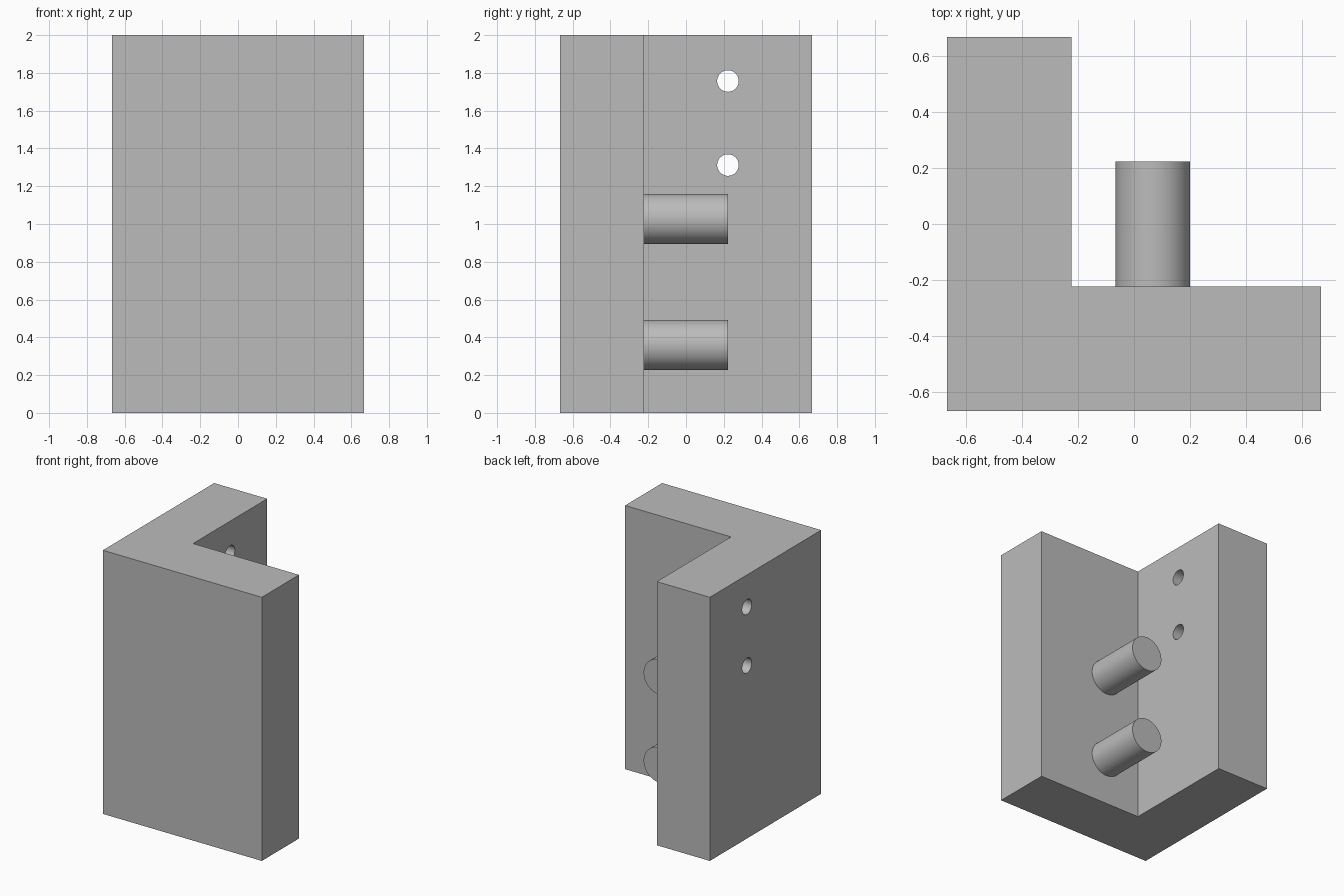
import bpy, bmesh, math

if "Cube" in bpy.data.objects:
    bpy.data.objects.remove(bpy.data.objects["Cube"])

H = 0.667      # half footprint
IN = -0.222    # inner corner of the L

grey = bpy.data.materials.new("plain grey")
grey.diffuse_color = (0.5, 0.5, 0.5, 1)
grey.use_nodes = True
grey.node_tree.nodes["Principled BSDF"].inputs["Base Color"].default_value = grey.diffuse_color


def cylinder(name, radius, depth, location, rotation):
    bpy.ops.mesh.primitive_cylinder_add(vertices=64, radius=radius, depth=depth,
                                        location=location, rotation=rotation)
    ob = bpy.context.object
    ob.name = name
    ob.data.materials.append(grey)
    bpy.ops.object.shade_smooth_by_angle()
    return ob


# L-shaped bracket extruded upwards
bm = bmesh.new()
outline = [(-H, -H), (H, -H), (H, IN), (IN, IN), (IN, H), (-H, H)]
base = bm.faces.new([bm.verts.new((x, y, 0)) for x, y in outline])
top = bmesh.ops.extrude_face_region(bm, geom=[base])["geom"]
bmesh.ops.translate(bm, vec=(0, 0, 2),
                    verts=[v for v in top if isinstance(v, bmesh.types.BMVert)])
bmesh.ops.recalc_face_normals(bm, faces=bm.faces)
mesh = bpy.data.meshes.new("bracket")
bm.to_mesh(mesh)
bm.free()
mesh.materials.append(grey)
bracket = bpy.data.objects.new("bracket", mesh)
bpy.context.collection.objects.link(bracket)

# Two screw holes through the side wall
for i, z in enumerate((1.757, 1.312)):
    cutter = cylinder(f"hole_cutter_{i + 1}", 0.057, 0.8, (-0.444, 0.222, z),
                      (0, math.pi / 2, 0))
    cutter.hide_render = True
    cutter.hide_set(True)
    cut = bracket.modifiers.new(f"hole_{i + 1}", "BOOLEAN")
    cut.operation = "DIFFERENCE"
    cut.solver = "EXACT"
    cut.object = cutter

# Two round pegs on the inner face of the front wall
for i, z in enumerate((0.36, 1.027)):
    cylinder(f"peg_{i + 1}", 0.133, 0.444, (0.067, 0, z), (math.pi / 2, 0, 0))
